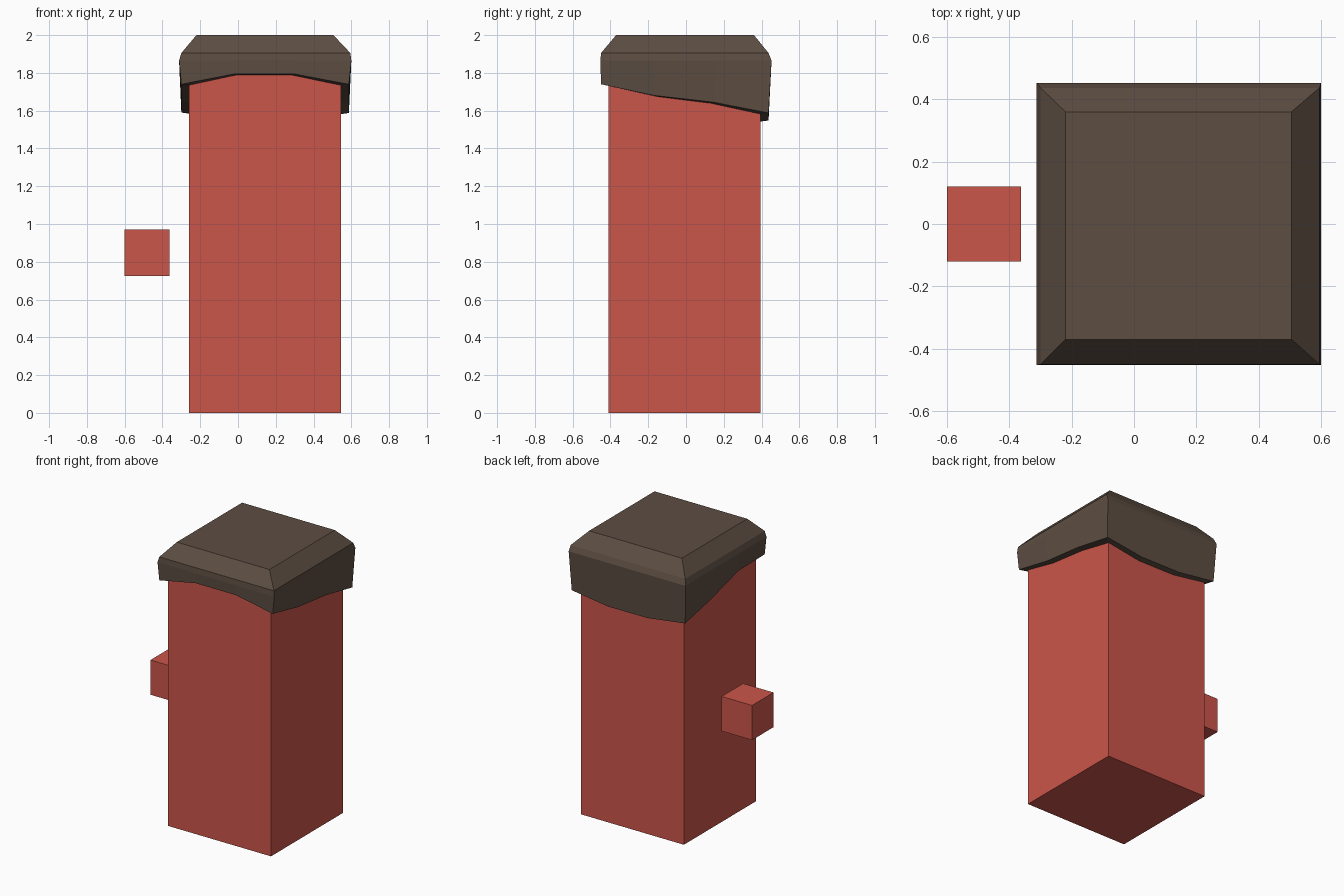
import bpy
import bmesh

if "Cube" in bpy.data.objects:
    bpy.data.objects.remove(bpy.data.objects["Cube"])


def material(name, rgb):
    m = bpy.data.materials.new(name)
    m.diffuse_color = (*rgb, 1)
    m.use_nodes = True
    m.node_tree.nodes["Principled BSDF"].inputs["Base Color"].default_value = m.diffuse_color
    return m


RED = material("brick_red", (0.60, 0.092, 0.07))
BROWN = material("dark_brown", (0.108, 0.075, 0.055))


def finish(name, bm, mat):
    bmesh.ops.recalc_face_normals(bm, faces=bm.faces)
    mesh = bpy.data.meshes.new(name)
    bm.to_mesh(mesh)
    bm.free()
    mesh.materials.append(mat)
    obj = bpy.data.objects.new(name, mesh)
    bpy.context.collection.objects.link(obj)
    return obj


def box(name, lo, hi, mat):
    bm = bmesh.new()
    bmesh.ops.create_cube(bm, size=1)
    for v in bm.verts:
        for i in range(3):
            v.co[i] = lo[i] if v.co[i] < 0 else hi[i]
    finish(name, bm, mat)


def ring(bm, x0, x1, y0, y1, heights):
    """Rectangle with each side split in three, starting front left, counter-clockwise."""
    corners = [(x0, y0), (x1, y0), (x1, y1), (x0, y1)]
    verts = []
    for i in range(12):
        a, b = corners[i // 3], corners[(i // 3 + 1) % 4]
        t = (0, 0.32, 0.67)[i % 3]
        verts.append(bm.verts.new((a[0] + (b[0] - a[0]) * t,
                                   a[1] + (b[1] - a[1]) * t, heights[i])))
    return verts


# Square column and the loose block beside it
box("column", (-0.26, -0.41, 0), (0.545, 0.395, 1.84), RED)
box("side_block", (-0.6, -0.12, 0.725), (-0.362, 0.12, 0.97), RED)

# Chamfered cap whose lower edge sags towards the back
sag = [1.74, 1.795, 1.795, 1.74, 1.68, 1.645, 1.588, 1.548, 1.55, 1.59, 1.65, 1.735]
bm = bmesh.new()
rings = [
    ring(bm, -0.22, 0.505, -0.37, 0.36, [2.0] * 12),
    ring(bm, -0.30, 0.595, -0.45, 0.437, [1.905] * 12),
    ring(bm, -0.312, 0.60, -0.453, 0.453, [1.865] * 12),
    ring(bm, -0.30, 0.587, -0.45, 0.437, sag),
    ring(bm, -0.255, 0.54, -0.405, 0.39, [h - 0.006 for h in sag]),
    ring(bm, -0.25, 0.535, -0.40, 0.385, [1.82] * 12),
]
for a, b in zip(rings, rings[1:]):
    for i in range(12):
        j = (i + 1) % 12
        bm.faces.new((a[i], a[j], b[j], b[i]))
bm.faces.new(rings[0])
bm.faces.new(rings[-1])
finish("cap", bm, BROWN)
